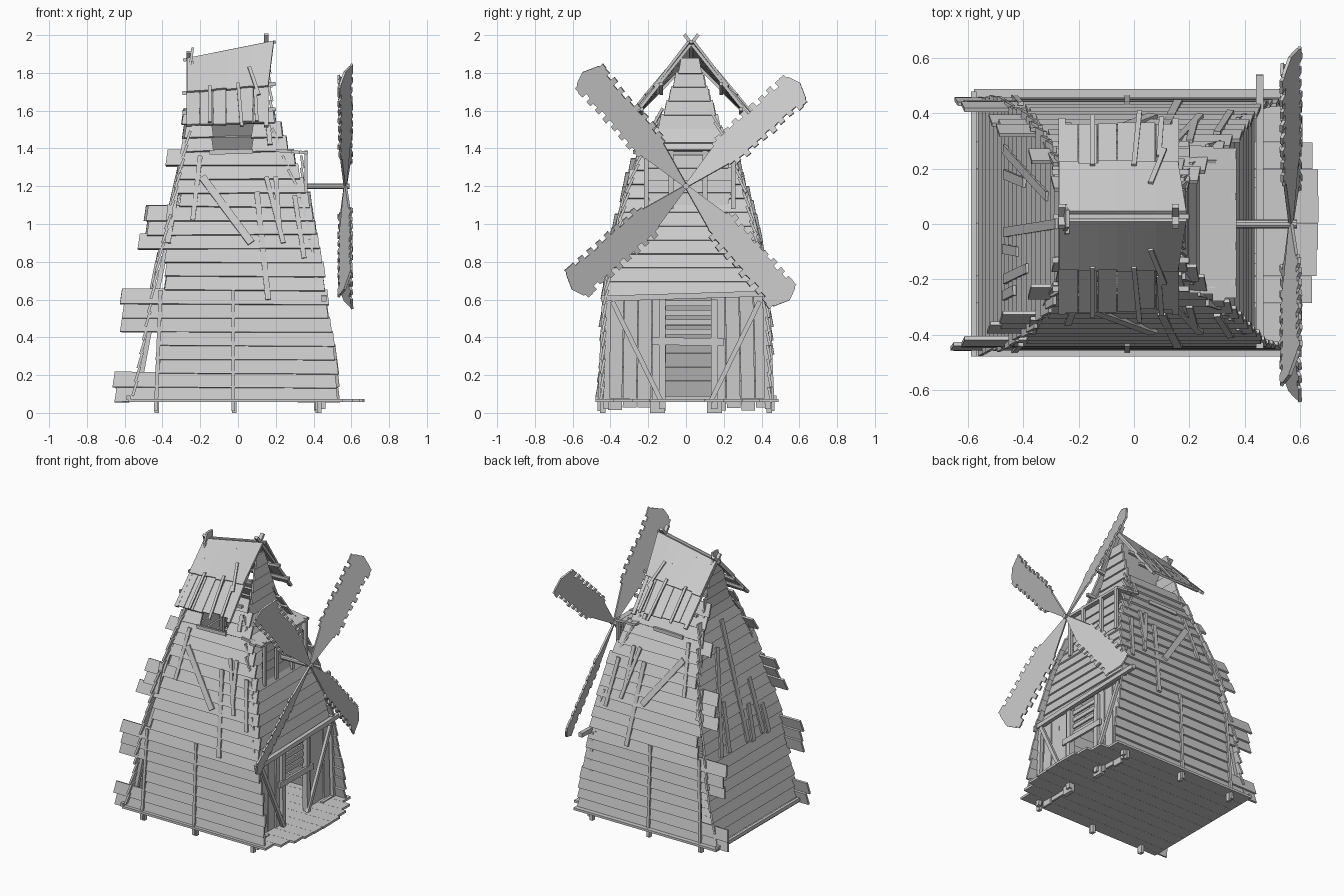
import bpy, bmesh, random
from math import cos, sin, radians
from mathutils import Vector as V

if "Cube" in bpy.data.objects:
    bpy.data.objects.remove(bpy.data.objects["Cube"])

R = random.Random(4)
rnd = lambda a: R.uniform(-a, a)


def interp(pts, z):
    for (z0, a), (z1, b) in zip(pts, pts[1:]):
        if z <= z1:
            break
    return a + (b - a) * (z - z0) / (z1 - z0)


# tower profiles: half depth, door side x, left side x, right edge of side walls
Y = lambda z: interp([(0, .437), (.6, .418), (.9, .367), (1.2, .29), (1.4, .215), (1.55, .14), (1.92, .02)], z)
XR = lambda z: interp([(0, .43), (.6, .42), (.9, .38), (1.1, .34), (1.5, .18), (1.92, .15)], z)
XL = lambda z: interp([(0, -.565), (.8, -.415), (1.33, -.29), (1.52, -.245), (1.92, -.24)], z)
XE = lambda z: interp([(0, .535), (.22, .525), (.6, .47), (.9, .435), (1.1, .38), (1.33, .3), (1.52, .2)], z)


class Part:
    """Collects boards and beams into one named object."""
    def __init__(self, name):
        self.name, self.bm = name, bmesh.new()

    def board(self, pts, t=.014):
        p = [V(q) for q in pts]
        n = (p[2] - p[0]).cross(p[-1] - p[1]).normalized() * t / 2
        a = [self.bm.verts.new(q - n) for q in p]
        b = [self.bm.verts.new(q + n) for q in p]
        self.bm.faces.new(a[::-1])
        self.bm.faces.new(b)
        for i in range(len(p)):
            j = (i + 1) % len(p)
            self.bm.faces.new((a[i], a[j], b[j], b[i]))

    def beam(self, a, b, w=.025, d=.02, side=(0, 1, 0)):
        a, b = V(a), V(b)
        s = V(side)
        dr = (b - a).normalized()
        s = (s - dr * s.dot(dr)).normalized() * w / 2
        self.board([a - s, a + s, b + s, b - s], d)

    def done(self):
        bmesh.ops.recalc_face_normals(self.bm, faces=self.bm.faces)
        me = bpy.data.meshes.new(self.name)
        self.bm.to_mesh(me)
        self.bm.free()
        ob = bpy.data.objects.new(self.name, me)
        bpy.context.collection.objects.link(ob)
        return ob


# floor planks with rounded porch end
p = Part("floor_planks")
for i in range(10):
    y0 = -.48 + i * .097
    f = abs(y0 + .0485) / .48
    xe = .67 - .15 * f ** 2.6 + rnd(.005)
    p.board([(-.58, y0, .065), (xe, y0, .065), (xe, y0 + .096, .065), (-.58, y0 + .096, .065)], .016)
p.done()

# feet and floor joists
p = Part("floor_feet")
for s in (1, -1):
    for x in (-.43, -.02, .43):
        p.beam((x, s * .44, 0), (x, s * .44, .06), .03, .022)
for y in (-.15, .15):
    p.beam((.41, y, .03), (.44, y, .03), .08, .06)
p.beam((-.58, -.48, .08), (-.58, .48, .08), .025, .02, (0, 0, 1))
p.done()

# side walls: stepped clapboard rows with ragged left edge, opening near the top of the front
ragged = [(.23, -.655), (.44, -.43), (.66, -.615), (.88, -.39), (.98, -.53), (1.1, -.49), (1.33, -.31),
          (1.4, -.39), (1.7, -.29)]
for s, nm in ((-1, "front"), (1, "back")):
    p = Part(nm + "_side_wall")
    for i in range(21):
        z = .06 + i * .0735
        z1 = z + .08
        xl = next(x for zz, x in ragged if z + .04 < zz) + rnd(.012)
        xr = XE(z) + rnd(.01)
        gaps = [(xl, xr)]
        if s < 0 and 1.38 < z < 1.47:
            gaps = [(xl, -.13), (.07, xr)]
        for a, b in gaps:
            k = rnd(.004)
            p.board([(a, s * (Y(z) + .018), z + k), (b, s * (Y(z) + .018), z - k),
                     (b - .01, s * (Y(z1) + .004), z1 - k), (a + .012, s * (Y(z1) + .004), z1 + k)])
    p.done()

    # nailed battens on this side: x0, z0, x1, z1, width
    p = Part(nm + "_side_battens")
    for x0, z0, x1, z1, w in [(-.435, .01, -.41, .65, .02), (-.025, .01, -.025, .65, .02),
                              (-.19, 1.25, .07, .9, .04), (.1, 1.17, .16, .6, .03),
                              (.15, 1.25, .24, .9, .025), (.2, 1.25, .22, .98, .025),
                              (-.28, 1.45, -.37, .9, .025), (-.2, 1.36, -.24, 1.02, .025),
                              (-.36, 1.1, -.37, .9, .03), (.3, 1.15, .35, .82, .025),
                              (.16, 1.52, .17, 1.42, .025), (-.15, 1.38, .08, 1.385, .025)]:
        side = (0, 0, 1) if abs(z0 - z1) < .02 else (1, 0, 0)
        p.beam((x0, s * (Y(z0) + .026), z0), (x1, s * (Y(z1) + .026), z1), w, .014, side)
    p.done()

# left wall, gable included
p = Part("left_wall")
z = .09
while z < 1.86:
    z1, e = z + .08, (.02 if z < 1.45 else 0)
    oy = .02 if z > 1.5 else 0
    q = .025 if z < 1.45 else .006
    a, b = Y(z) + e + abs(rnd(q)), Y(z) + e + abs(rnd(q))
    p.board([(XL(z) - .01, oy - a, z), (XL(z) - .01, oy + b, z),
             (XL(z1), oy + b - .015, z1), (XL(z1), oy - a + .015, z1)])
    z += .0735
for y0, z0, y1, z1 in [(-.03, .62, 0, 1.45), (.18, .62, .15, .95), (-.2, .62, -.16, 1.0), (-.26, .6, -.24, .8),
                       (.27, .62, .1, 1.3), (-.09, .6, -.1, .85)]:
    p.beam((XL(z0) - .02, y0, z0), (XL(z1) - .018, y1, z1), .035, .012)
p.done()

# upper door-side wall, gable included
p = Part("right_wall")
z = .62
while z < 1.86:
    z1 = z + .08
    oy = .02 if z > 1.5 else 0
    q = .025 if z < 1.45 else .006
    a, b = Y(z) + abs(rnd(q)), Y(z) + abs(rnd(q))
    p.board([(XR(z) + .012, oy - a, z), (XR(z) + .012, oy + b, z),
             (XR(z1), oy + b - .015, z1), (XR(z1), oy - a + .015, z1)])
    z += .0735
p.done()

# doorway wall of upright boards
p = Part("doorway_wall")
for i in range(4):
    for s in (-1, 1):
        y, w = s * (.16 + i * .077) + .015, .036
        x = .415 + rnd(.008)
        zb = .02 + rnd(.012)
        p.board([(x, y - w, zb), (x, y + w, zb), (x, y * .97 + w, .63), (x, y * .97 - w, .63)])
p.done()

# door frame, slats, braces and lintel pole
p = Part("door_frame")
for y in (-.125, .15):
    p.beam((.44, y, .02), (.435, y, .6), .035, .03)
for y in (-.41, .42):
    p.beam((.45, y * 1.03, .02), (.44, y, .62), .03, .025)
for s in (-1, 1):
    p.beam((.455, s * .39, .59), (.455, s * .13, .06), .025, .02)
    p.beam((.45, s * .3, .07), (.45, s * .42, .07), .02, .02, (0, 0, 1))
p.beam((.45, -.18, .38), (.45, .2, .375), .04, .016, (0, 0, 1))
for z in (.43, .48, .53, .58):
    p.beam((.42, -.12, z), (.42, .15, z), .028, .012, (0, 0, 1))
p.beam((.455, -.45, .605), (.455, .54, .635), .03, .028, (0, 0, 1))
p.done()

# inner corner posts following the tower curve
p = Part("corner_posts")
zs = (.06, .6, 1.0, 1.4, 1.52)
for s in (-1, 1):
    for X, k in ((XL, .015), (XR, -.02)):
        for a, b in zip(zs, zs[1:]):
            p.beam((X(a) + k, s * (Y(a) - .02), a), (X(b) + k, s * (Y(b) - .02), b), .025, .025)
p.done()

# shaft housing
p = Part("shaft_housing")
for z in (1.1, 1.165, 1.23, 1.295):
    p.board([(.345, -.2 + rnd(.02), z), (.345, .24 + rnd(.02), z), (.335, .24, z + .068), (.335, -.2, z + .068)])
for i in range(4):
    x = .2 + i * .042
    a, b = .26 + rnd(.02), .27 + rnd(.02)
    p.board([(x, -a, 1.39 - i * .003), (x, b, 1.39 - i * .003),
             (x + .044, b, 1.385 - i * .003), (x + .044, -a, 1.385 - i * .003)], .016)
for y in (-.21, -.08, .1, .25):
    p.beam((.36, y, 1.08), (.36, y, 1.39), .025, .018)
p.done()

# roof: ridge climbs towards the sails
ridge = lambda x: 1.92 + .2 * x


def slope(s, x, t):
    return V((x, .028 + s * (.005 + .325 * t), ridge(x) * (1 - t) + 1.54 * t))


for s, nm in ((-1, "front"), (1, "back")):
    p = Part(nm + "_roof")
    up = V((0, s * .009, .008))
    xs = [-.27, -.2, -.13, -.06, .01, .08, .16]
    for a, b in zip(xs, xs[1:]):
        m = .55 + rnd(.02)
        b2 = b + .03 if b == xs[-1] else b
        p.board([slope(s, a, 0) + up, slope(s, b2, 0) + up, slope(s, b, m) + up, slope(s, a, m) + up])
        e = 1.02 + rnd(.03)
        p.board([slope(s, a, .5), slope(s, b - .003, .5), slope(s, b - .003, e), slope(s, a, e)])
    for t in (.5, .82):
        p.beam(slope(s, -.295, t) - up, slope(s, .2, t) - up, .02, .02)
    for x0, t0, x1, t1 in [(.06, .3, .11, .68), (-.15, .5, -.15, 1.05), (.0, .5, .02, 1.1), (.09, .6, .1, 1.03)]:
        p.beam(slope(s, x0, t0) + up * 2, slope(s, x1, t1) + up * 2, .018, .01, (1, 0, 0))
    # gable rafters crossing above the ridge
    for x in (-.26, .15):
        p.beam(slope(s, x, -.13), slope(s, x, 1.06), .025, .018, (1, 0, 0))
    p.done()
p = Part("ridge_pole")
p.beam((-.29, .028, ridge(-.29) + .005), (.2, .028, ridge(.2) + .005), .018, .016)
p.done()

# sail shaft
bpy.ops.mesh.primitive_cylinder_add(vertices=10, radius=.016, depth=.29, location=(.445, 0, 1.2), rotation=(0, radians(90), 0))
bpy.context.object.name = "sail_shaft"

# four pitched sails: tapering root, then overlapping long and short cross slats
C, tilt = V((.568, 0, 1.2)), radians(-20)
for k in range(4):
    a = radians(41.5 + 90 * k)
    u = V((0, cos(a), sin(a)))
    v = V((0, -sin(a), cos(a))) * cos(tilt) + V((1, 0, 0)) * sin(tilt)
    p = Part("sail_%d" % (k + 1))
    p.board([C - v * .008, C + v * .008, C + u * .27 + v * .07, C + u * .27 - v * .07], .012)
    for i in range(17):
        r = .25 + i * .031
        w, w2 = ((.098 if i % 2 else .075) + rnd(.006) for _ in range(2))
        if i > 14:
            w, w2 = .1 + rnd(.006), .1 + rnd(.006)
        p.board([C + u * r - v * w, C + u * r + v * w2,
                 C + u * (r + .032) + v * (w2 + rnd(.003)), C + u * (r + .032) - v * (w + rnd(.003))], .012)
    p.board([C + u * .77 - v * .09, C + u * .77 + v * .09, C + u * .79 + v * .075,
             C + u * .815 + v * .01, C + u * .785 - v * .075], .012)
    p.done()
